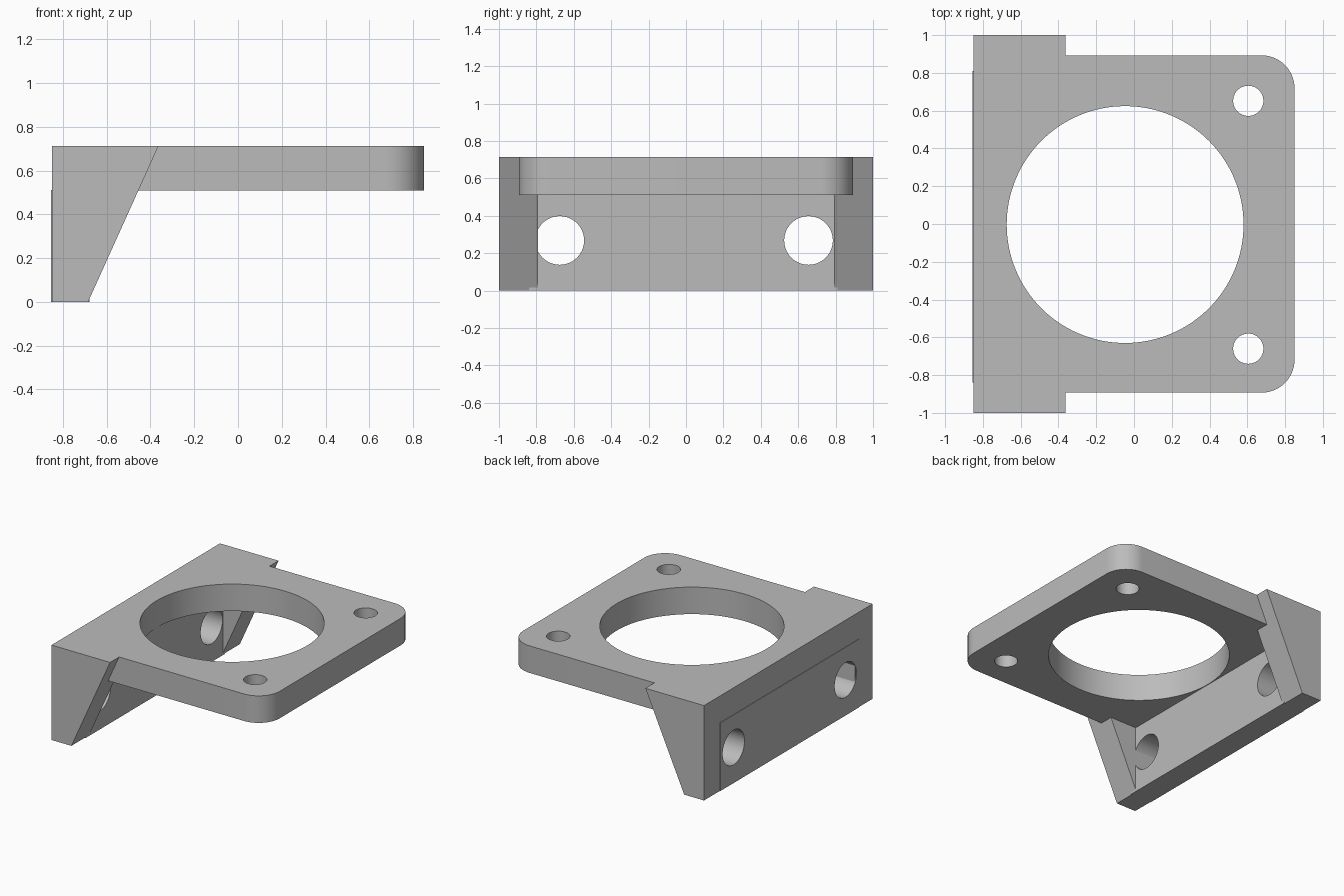
import bpy, bmesh
from math import sin, cos, pi, radians

cube = bpy.data.objects.get("Cube")
if cube:
    bpy.data.objects.remove(cube, do_unlink=True)

grey = bpy.data.materials.new("plain grey")
grey.use_nodes = True
COLOR = (0.5, 0.5, 0.5, 1)
grey.diffuse_color = COLOR
grey.node_tree.nodes["Principled BSDF"].inputs["Base Color"].default_value = COLOR


def prism(name, outline, place, depth):
    """Extrude a 2D outline; place maps outline point + depth to 3D."""
    bm = bmesh.new()
    near, far = ([bm.verts.new(place(u, v, d)) for u, v in outline] for d in depth)
    n = len(outline)
    bm.faces.new(near)
    bm.faces.new(far)
    for i in range(n):
        j = (i + 1) % n
        bm.faces.new((near[i], near[j], far[j], far[i]))
    bmesh.ops.recalc_face_normals(bm, faces=bm.faces)
    mesh = bpy.data.meshes.new(name)
    bm.to_mesh(mesh)
    bm.free()
    mesh.materials.append(grey)
    obj = bpy.data.objects.new(name, mesh)
    bpy.context.collection.objects.link(obj)
    return obj


def arc(cx, cy, r, start, end, steps):
    return [(cx + r * cos(start + (end - start) * i / steps),
             cy + r * sin(start + (end - start) * i / steps)) for i in range(steps + 1)]


def circle(cx, cy, r, steps=72):
    return arc(cx, cy, r, 0, 2 * pi, steps)[:-1]


def drill(obj, holes, place, depth):
    """Cut round holes through a part, then remove the cutters."""
    cutters = [prism("cutter", circle(*h), place, depth) for h in holes]
    for c in cutters:
        mod = obj.modifiers.new("hole", "BOOLEAN")
        mod.object = c
        mod.operation = "DIFFERENCE"
        mod.solver = "EXACT"
    bpy.context.view_layer.update()
    graph = bpy.context.evaluated_depsgraph_get()
    mesh = bpy.data.meshes.new_from_object(obj.evaluated_get(graph))
    obj.modifiers.clear()
    obj.data = mesh
    mesh.name = obj.name
    for c in cutters:
        bpy.data.objects.remove(c, do_unlink=True)


def along_x(u, v, d): return (d, u, v)
def along_y(u, v, d): return (u, d, v)
def along_z(u, v, d): return (u, v, d)


# Top plate with two rounded corners, a large bore and two screw holes
X, Y, R = 0.85, 0.893, 0.175
outline = ([(-X, -Y)] + arc(X - R, -Y + R, R, -pi / 2, 0, 16)
           + arc(X - R, Y - R, R, 0, pi / 2, 16) + [(-X, Y)])
plate = prism("top_plate", outline, along_z, (0.51, 0.713))
drill(plate, [(-0.047, -0.003, 0.627, 128), (0.605, 0.652, 0.08), (0.605, -0.66, 0.08)],
      along_z, (0.4, 0.8))

# Mounting wall with two bolt holes
wall = prism("mounting_wall", [(-0.84, 0), (0.81, 0), (0.81, 0.512), (-0.84, 0.512)],
             along_x, (-0.854, -0.678))
drill(wall, [(-0.675, 0.268, 0.13), (0.655, 0.268, 0.13)], along_x, (-1, -0.5))

# Sloped side brackets
slope = [(-X, 0), (-0.685, 0), (-0.363, 0.713), (-X, 0.713)]
brackets = [prism(name, slope, along_y, (side * 0.79, side))
            for name, side in (("right_bracket", -1), ("left_bracket", 1))]

# Thin back strip closing the top of the wall between the brackets
strip = prism("back_strip", [(-0.8, 0.5), (0.8, 0.5), (0.8, 0.713), (-0.8, 0.713)],
              along_x, (-X, -0.7))

# Smooth the round surfaces, keep the edges sharp
bpy.ops.object.select_all(action="DESELECT")
for obj in [plate, wall, strip] + brackets:
    obj.select_set(True)
bpy.context.view_layer.objects.active = plate
bpy.ops.object.shade_smooth_by_angle(angle=radians(30))
